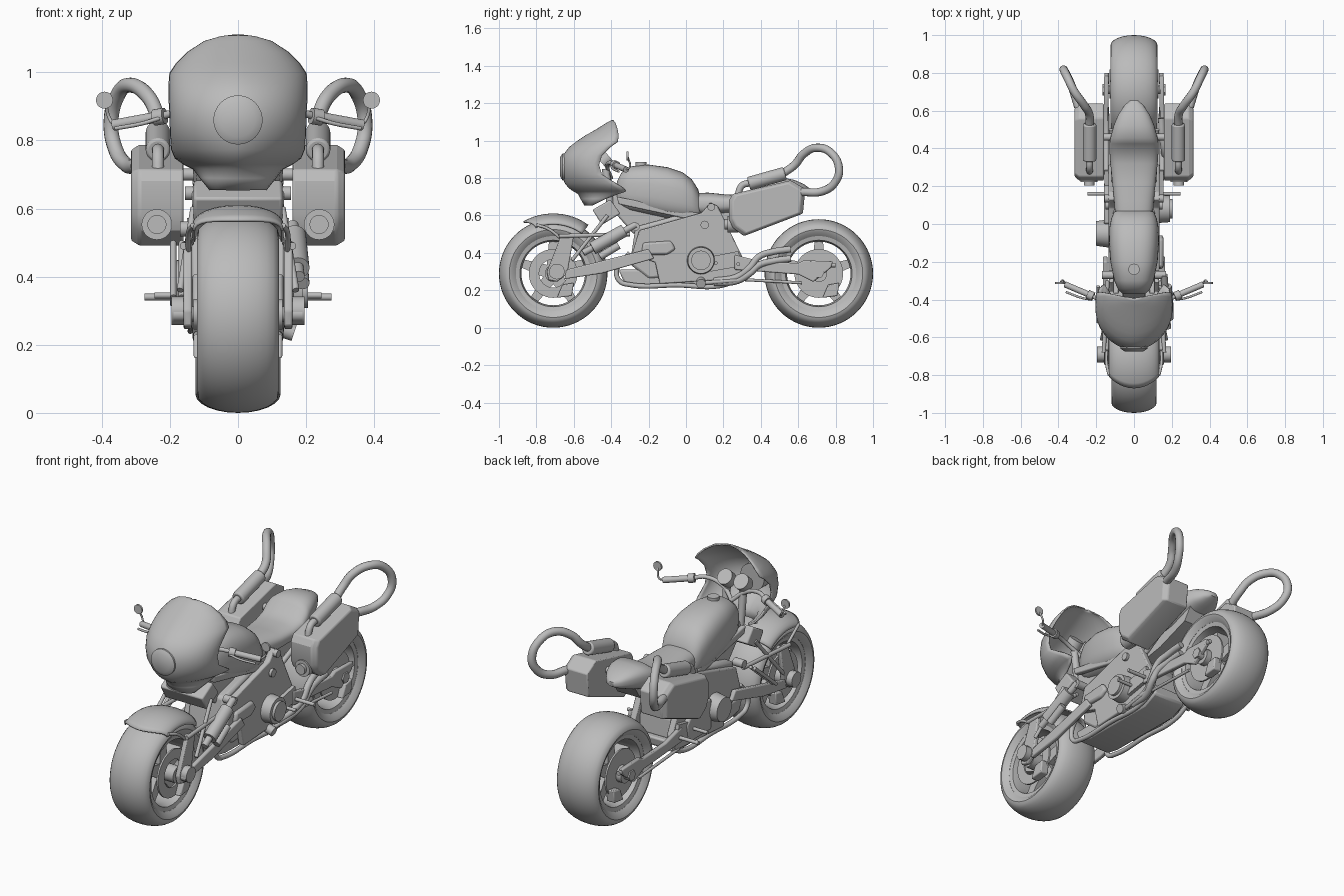
import bpy, bmesh
from math import sin, cos, pi, radians, copysign
from mathutils import Vector

if "Cube" in bpy.data.objects:
    bpy.data.objects.remove(bpy.data.objects["Cube"])

grey = bpy.data.materials.new("plain_grey")
grey.use_nodes = True
grey.diffuse_color = (0.5, 0.5, 0.5, 1)
grey.node_tree.nodes["Principled BSDF"].inputs["Base Color"].default_value = (0.5, 0.5, 0.5, 1)


def finish(name, mesh, angle=35, bevel=0, thick=0):
    mesh.materials.clear()
    mesh.materials.append(grey)
    mesh.shade_smooth()
    mesh.set_sharp_from_angle(angle=radians(angle))
    ob = bpy.data.objects.new(name, mesh)
    bpy.context.collection.objects.link(ob)
    if thick:
        m = ob.modifiers.new("Thickness", 'SOLIDIFY')
        m.thickness, m.offset = thick, 0
    if bevel:
        m = ob.modifiers.new("Bevel", 'BEVEL')
        m.width, m.segments = bevel, 2
    return ob


def skin(name, rings, ring_closed=True, loop=False, caps=False, **kw):
    """Surface stretched over a row of equal point rings."""
    bm = bmesh.new()
    rows = [[bm.verts.new(p) for p in r] for r in rings]
    n = len(rows[0])
    for i in range(len(rows) - (0 if loop else 1)):
        a, b = rows[i], rows[(i + 1) % len(rows)]
        for j in range(n if ring_closed else n - 1):
            k = (j + 1) % n
            bm.faces.new((a[j], a[k], b[k], b[j]))
    if caps:
        bm.faces.new(rows[0])
        bm.faces.new(rows[-1])
    bmesh.ops.recalc_face_normals(bm, faces=bm.faces)
    me = bpy.data.meshes.new(name)
    bm.to_mesh(me)
    bm.free()
    return finish(name, me, **kw)


def lathe(name, profile, y, z, steps=64, **kw):
    """Spin an (x, radius) profile about a sideways axle."""
    rings = [[(x, y + r * cos(t), z + r * sin(t)) for x, r in profile]
             for t in (2 * pi * i / steps for i in range(steps))]
    return skin(name, rings, loop=True, **kw)


def plate(name, outline, x0, x1, **kw):
    """Side outline of (y, z) points given thickness across x."""
    return skin(name, [[(x, y, z) for y, z in outline] for x in (x0, x1)], caps=True, **kw)


def rod(name, a, b, r, r2=None, sides=20, **kw):
    a, b = Vector(a), Vector(b)
    q = (b - a).to_track_quat('Z', 'Y')
    rings = [[p + q @ Vector((s * cos(2 * pi * i / sides), s * sin(2 * pi * i / sides), 0))
              for i in range(sides)] for p, s in ((a, r), (b, r if r2 is None else r2))]
    return skin(name, rings, caps=True, **kw)


def pipe(name, points, r):
    cu = bpy.data.curves.new(name, 'CURVE')
    cu.dimensions, cu.bevel_depth, cu.bevel_resolution = '3D', r, 4
    cu.use_fill_caps = True
    sp = cu.splines.new('BEZIER')
    sp.bezier_points.add(len(points) - 1)
    for bp, p in zip(sp.bezier_points, points):
        bp.co = p
        bp.handle_left_type = bp.handle_right_type = 'AUTO'
    tmp = bpy.data.objects.new(name + "_curve", cu)
    me = bpy.data.meshes.new_from_object(tmp)
    bpy.data.objects.remove(tmp)
    return finish(name, me)


def power(v, e):
    return copysign(abs(v) ** e, v)


def body(name, stations, e=0.75, sides=40):
    """Rounded body through (y, half width, bottom, top) stations."""
    rings = [[(w * power(cos(t), e), y, (lo + hi) / 2 + (hi - lo) / 2 * power(sin(t), e))
              for t in (2 * pi * i / sides for i in range(sides))] for y, w, lo, hi in stations]
    return skin(name, rings, caps=True, angle=50)


# Wheels: tyre, rim, spokes, hub and discs
for tag, wy, w, inner, axle in (("front", -0.71, 0.12, .075, .19), ("rear", 0.71, 0.125, .03, .165)):
    crown = [(w * sin(t), 0.235 + 0.055 * cos(t)) for t in (radians(-90 + 15 * i) for i in range(13))]
    lathe(tag + "_tyre", crown + [(w * .96, .222), (w * .8, .2), (-w * .8, .2), (-w * .96, .222)], wy, 0.29)
    lathe(tag + "_rim", [(w * .8, .205), (w * .75, .178), (w * .45, .17), (-w * .45, .17),
                         (-w * .75, .178), (-w * .8, .205)], wy, 0.29)
    for i in range(5):
        t = 2 * pi * i / 5 + pi / 2
        d, s = Vector((0, cos(t), sin(t))), Vector((0, -sin(t), cos(t)))
        c = Vector((0, wy, 0.29))
        skin(tag + "_spoke", [[c + d * r + s * (h * a) + Vector((x, 0, 0)) for a, x in
                               ((-1, -.04), (1, -.04), (1, .04), (-1, .04))]
                              for r, h in ((.03, .035), (.178, .022))], caps=True)
    rod(tag + "_hub", (-.13, wy, .29), (.13, wy, .29), .045)
    rod(tag + "_axle", (-axle, wy, .29), (axle, wy, .29), .022)
    for s in (-1, 1):
        lathe(tag + "_brake_disc", [(s * .088, .13), (s * .098, .13), (s * .098, inner), (s * .088, inner)], wy, .29)
        plate(tag + "_caliper", [(wy + .02, .16), (wy + .1, .17), (wy + .11, .24), (wy + .05, .23)],
              s * .08, s * .13, bevel=.006)

# Front mudguard arched over the tyre, its leading edge rounded
rings = []
for i in range(13):
    ring = []
    for j in range(17):
        u = radians(-90 + 11.25 * j)
        t = radians(54 + i / 12 * (66 - 9 * sin(u) ** 2))
        r = .262 + .055 * cos(u)
        ring.append((.13 * sin(u), -.71 + r * cos(t), .29 + r * sin(t)))
    rings.append(ring)
skin("front_mudguard", rings, ring_closed=False, thick=.008)

# Fairing shell: stacked U-shaped levels (height, nose, rear edge, half width)
levels = [(.655, -.54, -.5, .08), (.69, -.56, -.43, .108), (.718, -.575, -.36, .13), (.732, -.6, -.32, .158),
          (.75, -.625, -.34, .183), (.775, -.645, -.38, .193), (.82, -.66, -.45, .196), (.87, -.665, -.465, .197),
          (.92, -.655, -.45, .2), (.965, -.62, -.405, .2), (.995, -.58, -.365, .198), (1.025, -.535, -.36, .178),
          (1.056, -.48, -.365, .147), (1.088, -.43, -.375, .098), (1.102, -.405, -.385, .05),
          (1.107, -.395, -.39, .01)]
skin("fairing", [[(w * power(sin(a), 1.15), yb + (yf - yb) * cos(a), z)
                  for a in (radians(-90 + 7.5 * i) for i in range(25))] for z, yf, yb, w in levels],
     ring_closed=False, thick=.008, angle=50)
rod("headlight", (0, -.58, .86), (0, -.66, .86), .072, sides=40)
rod("headlight_glass", (0, -.66, .86), (0, -.674, .86), .072, .05, sides=40)

# Tank, cap, seat and tail
body("tank", [(-.37, .06, .66, .78), (-.345, .085, .64, .83), (-.3, .105, .62, .862), (-.2, .125, .6, .872),
              (-.1, .132, .58, .858), (-.02, .13, .57, .832), (.03, .12, .57, .795), (.065, .105, .57, .74),
              (.075, .09, .58, .7)])
rod("fuel_cap", (0, -.24, .86), (0, -.24, .885), .03)
body("seat", [(.05, .1, .6, .72), (.12, .105, .6, .722), (.22, .115, .61, .712), (.32, .125, .62, .715),
              (.39, .13, .63, .735), (.425, .13, .64, .775), (.455, .125, .65, .797), (.52, .108, .67, .802),
              (.58, .083, .69, .79), (.63, .05, .71, .768), (.655, .02, .725, .75)])
plate("rear_subframe", [(.05, .62), (.3, .64), (.56, .71), (.5, .62), (.3, .55), (.12, .52)], -.07, .07)

# Engine, belly pan and cradle
plate("engine_block", [(-.3, .34), (-.27, .54), (-.05, .6), (.12, .58), (.26, .42), (.27, .3), (-.2, .26)], -.105, .105, bevel=.015)
plate("belly_pan", [(-.36, .31), (-.33, .24), (-.25, .225), (.2, .22), (.29, .26), (.3, .31)], -.1, .1, bevel=.01)
plate("steering_head", [(-.42, .66), (-.35, .76), (-.2, .7), (-.1, .58), (-.28, .5)], -.06, .06, bevel=.01)
plate("radiator", [(-.5, .63), (-.405, .685), (-.35, .61), (-.45, .55)], -.13, .13, bevel=.008)
rod("left_engine_cover", (.1, .08, .36), (.19, .08, .36), .077, .07, sides=36)
rod("left_cover_cap", (.19, .08, .36), (.205, .08, .36), .052, sides=36)
rod("right_engine_cover", (-.1, -.05, .38), (-.2, -.05, .38), .08, .065, sides=36)
plate("right_gear_cover", [(.0, .28), (.0, .45), (.14, .46), (.22, .38), (.2, .28)], -.16, -.1, bevel=.01)
plate("left_gear_cover", [(-.24, .39), (-.23, .455), (-.08, .465), (-.055, .42), (-.1, .39)], .1, .155, bevel=.012)

frame = [(-.25, .52), (.085, .615), (.13, .67), (.17, .65), (.315, .35),
         (.28, .26), (-.14, .235), (-.165, .35), (-.29, .39)]
for s in (-1, 1):
    side = "left_" if s > 0 else "right_"
    # Frame, cradle and swingarms
    plate(side + "frame_plate", frame, s * .1, s * .135, bevel=.006)
    rod(side + "frame_bolt_top", (s * .12, .135, .645), (s * .155, .135, .645), .02)
    rod(side + "frame_bolt_mid", (s * .12, .1, .55), (s * .15, .1, .55), .022)
    rod(side + "pivot", (s * .11, -.27, .54), (s * .17, -.27, .54), .022)
    plate(side + "frame_beam", [(-.37, .7), (-.36, .66), (.06, .57), (.08, .61)], s * .08, s * .11, bevel=.006)
    pipe(side + "cradle_tube", [(s * .12, -.3, .4), (s * .12, -.37, .31), (s * .12, -.355, .25),
                                (s * .12, -.3, .23), (s * .12, -.05, .228), (s * .12, .2, .228),
                                (s * .12, .31, .28)], .013)
    plate(side + "front_swingarm", [(-.65, .26), (-.64, .31), (-.5, .345), (-.2, .42), (-.17, .37), (-.45, .29)],
          s * .14, s * .165, bevel=.006)
    plate(side + "front_upright", [(-.735, .255), (-.745, .3), (-.665, .5), (-.6, .49), (-.635, .285), (-.69, .245)],
          s * .135, s * .16, bevel=.006)
    rod(side + "front_axle_block", (s * .15, -.69, .3), (s * .195, -.69, .3), .042, sides=12)
    pipe(side + "mudguard_stay", [(s * .132, -.8, .55), (s * .145, -.74, .53), (s * .145, -.66, .47)], .008)
    rod(side + "upper_link", (s * .16, -.68, .49), (s * .14, -.3, .5), .011)
    rod(side + "steering_link", (s * .17, -.61, .36), (s * .13, -.42, .6), .01)
    plate(side + "rear_swingarm", [(.26, .31), (.26, .39), (.4, .355), (.6, .345), (.63, .36), (.785, .355),
                                   (.775, .32), (.68, .245), (.6, .285)],
          s * .135, s * .16, bevel=.006)
    rod(side + "rear_axle_nut", (s * .155, .71, .295), (s * .168, .71, .295), .03, sides=6)
    rod(side + "rear_adjuster", (s * .145, .74, .335), (s * .145, .8, .335), .012)
    rod(side + "foot_peg", (s * .12, .16, .345), (s * .245, .16, .345), .009)
    rod(side + "rear_foot_peg", (s * .13, .28, .34), (s * .275, .28, .34), .01)
    plate(side + "foot_peg_bracket", [(.13, .3), (.13, .38), (.28, .41), (.3, .33)], s * .13, s * .155)
    rod(side + "lower_stay", (s * .13, .25, .26), (s * .14, .62, .24), .008)
    rod(side + "tail_stay", (s * .1, .15, .5), (s * .12, .5, .68), .014)

    # Pannier with narrowed outer face, its mount and front port
    box = [(.23, .68), (.25, .715), (.56, .788), (.638, .742), (.625, .61), (.31, .49), (.25, .535), (.23, .58)]
    cy, cz = .43, .64
    skin(side + "pannier", [[(s * x, cy + (y - cy) * k, cz + (z - cz) * k) for y, z in box]
                            for x, k in ((.16, 1), (.29, 1), (.314, .9))], caps=True, angle=25, bevel=.006)
    rod(side + "pannier_mount", (s * .06, .46, .7), (s * .17, .46, .7), .018)
    rod(side + "pannier_port", (s * .238, .28, .553), (s * .238, .222, .553), .045, sides=28)
    rod(side + "pannier_port_tip", (s * .238, .222, .553), (s * .238, .205, .553), .028)

    # Canister and looping hose above the pannier
    a, b = (s * .235, .335, .77), (s * .235, .53, .825)
    rod(side + "canister", a, b, .036, sides=28, bevel=.008)
    pipe(side + "canister_elbow", [(s * .235, .35, .775), (s * .235, .3, .76), (s * .235, .275, .7)], .018)
    pipe(side + "hose_loop", [(s * x, y, z) for x, y, z in (
        (.235, .51, .82), (.237, .58, .87), (.265, .63, .93), (.315, .7, .962), (.352, .775, .935),
        (.373, .818, .85), (.36, .795, .775), (.33, .73, .73), (.295, .62, .725))], .022)

    # Handlebar, grip, lever and mirror
    pipe(side + "handlebar", [(0, -.4, .8), (s * .06, -.42, .85), (s * .16, -.41, .882), (s * .24, -.37, .867)], .011)
    rod(side + "switch_block", (s * .215, -.385, .872), (s * .245, -.372, .867), .024)
    rod(side + "grip", (s * .24, -.373, .868), (s * .365, -.32, .845), .016)
    pipe(side + "lever", [(s * .23, -.4, .865), (s * .28, -.39, .85), (s * .36, -.36, .835)], .006)
    pipe(side + "mirror_stem", [(s * .36, -.32, .845), (s * .375, -.3, .86), (s * .39, -.31, .91)], .005)
    rod(side + "mirror", (s * .392, -.318, .918), (s * .392, -.308, .918), .025)
    rod(side + "gauge", (s * .05, -.45, .88), (s * .05, -.41, .915), .042, sides=28)
    rod(side + "fork_stanchion", (s * .05, -.43, .85), (s * .05, -.4, .62), .02)

# Left-hand front shock, and slim steering rods on the right
rod("shock_body", (.175, -.5, .425), (.165, -.33, .52), .035)
rod("shock_shaft", (.178, -.55, .4), (.16, -.27, .55), .018)
rod("shock_reservoir", (.19, -.46, .38), (.185, -.36, .44), .02)
for x in (-.19, -.165):
    rod("right_steering_rod", (x, -.52, .34), (x, -.33, .5), .009)

# Exhaust pipes sweeping back on the left, and the side stand
for i in range(2):
    pipe("exhaust_pipe", [(.13, .15, .24 + .01 * i), (.14, .27, .25 + .02 * i), (.16, .34, .29 + .03 * i),
                          (.16, .39, .335 + .045 * i), (.15, .46, .355 + .05 * i), (.145, .56, .37 + .05 * i)], .018)
rod("stand_pivot", (.12, .08, .25), (.165, .08, .235), .025)
rod("side_stand", (.14, .1, .24), (.15, .3, .255), .011)
